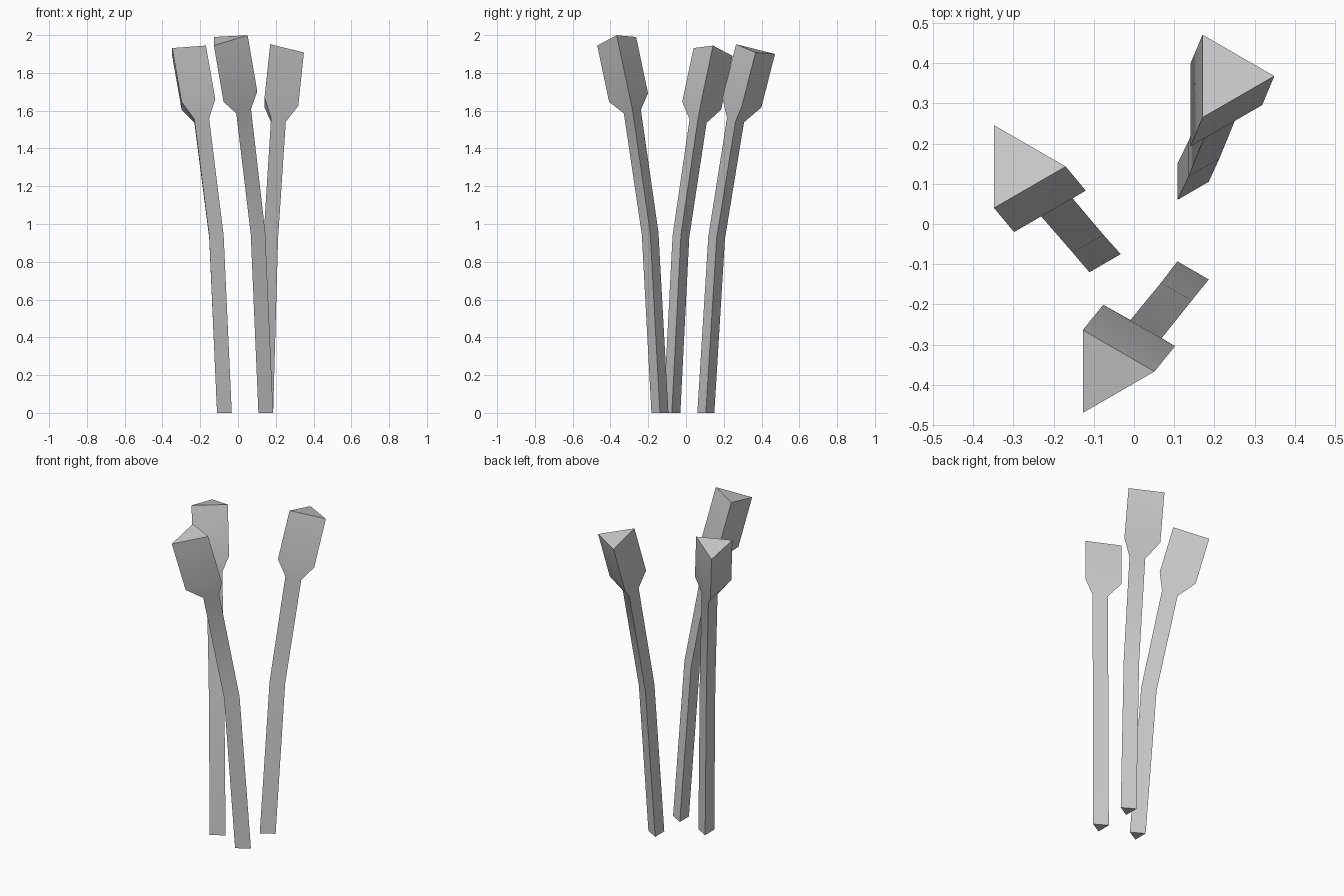
import bpy
import math
from mathutils import Vector

cube = bpy.data.objects.get("Cube")
if cube:
    bpy.data.objects.remove(cube, do_unlink=True)

# Single plain grey
grey = bpy.data.materials.new("plain_grey")
grey.use_nodes = True
colour = (0.6, 0.6, 0.6, 1)
grey.diffuse_color = colour
grey.node_tree.nodes["Principled BSDF"].inputs["Base Color"].default_value = colour

# Triangle radius and share of the head tilt at: base, bend, neck, shoulder, top
RADII = (0.052, 0.051, 0.052, 0.119, 0.119)
TILTS = (0, 0.5, 1, 1, 1)


def triangle(centre, radius, slope):
    """Triangle pointing to +x, lying on a plane with the given x and y slope."""
    points = []
    for i in range(3):
        a = i * math.tau / 3
        dx, dy = radius * math.cos(a), radius * math.sin(a)
        points.append(Vector(centre) + Vector((dx, dy, dx * slope[0] + dy * slope[1])))
    return points


def reed(name, centres, slope):
    """Bent triangular stem that flares into a tilted head."""
    verts, faces = [], []
    for centre, radius, tilt in zip(centres, RADII, TILTS):
        verts += triangle(centre, radius, (slope[0] * tilt, slope[1] * tilt))
    for ring in range(len(centres) - 1):
        for i in range(3):
            a, b = ring * 3 + i, ring * 3 + (i + 1) % 3
            faces.append((a, b, b + 3, a + 3))
    last = len(verts) - 3
    faces += [(2, 1, 0), (last, last + 1, last + 2)]
    mesh = bpy.data.meshes.new(name)
    mesh.from_pydata(verts, [], faces)
    mesh.materials.append(grey)
    obj = bpy.data.objects.new(name, mesh)
    bpy.context.collection.objects.link(obj)
    # Soft bends, crisp corners
    bpy.ops.object.select_all(action="DESELECT")
    obj.select_set(True)
    bpy.context.view_layer.objects.active = obj
    bpy.ops.object.shade_smooth_by_angle(angle=math.radians(30))


reed("front_reed", [(0.134, -0.138, 0), (0.093, -0.19, 0.953), (0.017, -0.284, 1.6),
                    (-0.017, -0.304, 1.68), (-0.068, -0.367, 1.978)], (0.18, 0.22))
reed("right_reed", [(-0.085, -0.075, 0), (-0.127, -0.027, 0.935), (-0.205, 0.064, 1.55),
                    (-0.239, 0.083, 1.637), (-0.289, 0.143, 1.922)], (0.19, -0.2))
reed("back_left_reed", [(0.134, 0.105, 0), (0.161, 0.162, 0.925), (0.201, 0.262, 1.547),
                        (0.2, 0.296, 1.637), (0.23, 0.368, 1.92)], (-0.1, -0.25))
